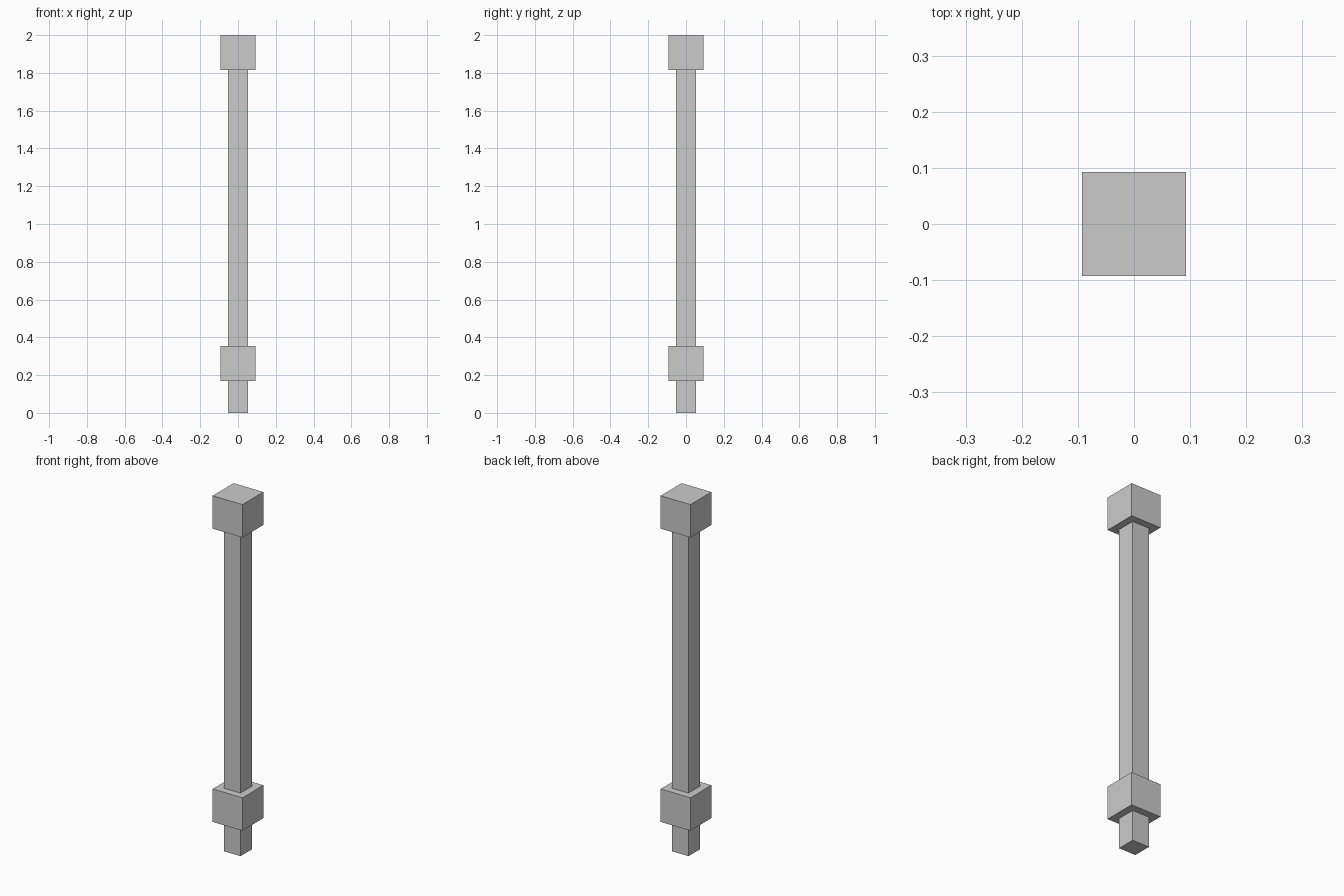
import bpy

if "Cube" in bpy.data.objects:
    bpy.data.objects.remove(bpy.data.objects["Cube"])


def box(name, width, z0, z1):
    """Square box centred on the z axis, spanning z0 to z1."""
    bpy.ops.mesh.primitive_cube_add(size=1, location=(0, 0, (z0 + z1) / 2))
    obj = bpy.context.object
    obj.name = name
    obj.scale = (width, width, z1 - z0)
    bpy.ops.object.transform_apply(location=False, rotation=False, scale=True)
    return obj


BLOCK = 0.185

# Slim square post, ending inside the top block
box("post", 0.104, 0.0, 1.83)

# Two equal cube blocks: a collar near the foot and a cap at the top
for name, bottom in (("lower_collar", 0.169), ("top_cap", 2.0 - BLOCK)):
    box(name, BLOCK, bottom, bottom + BLOCK)
